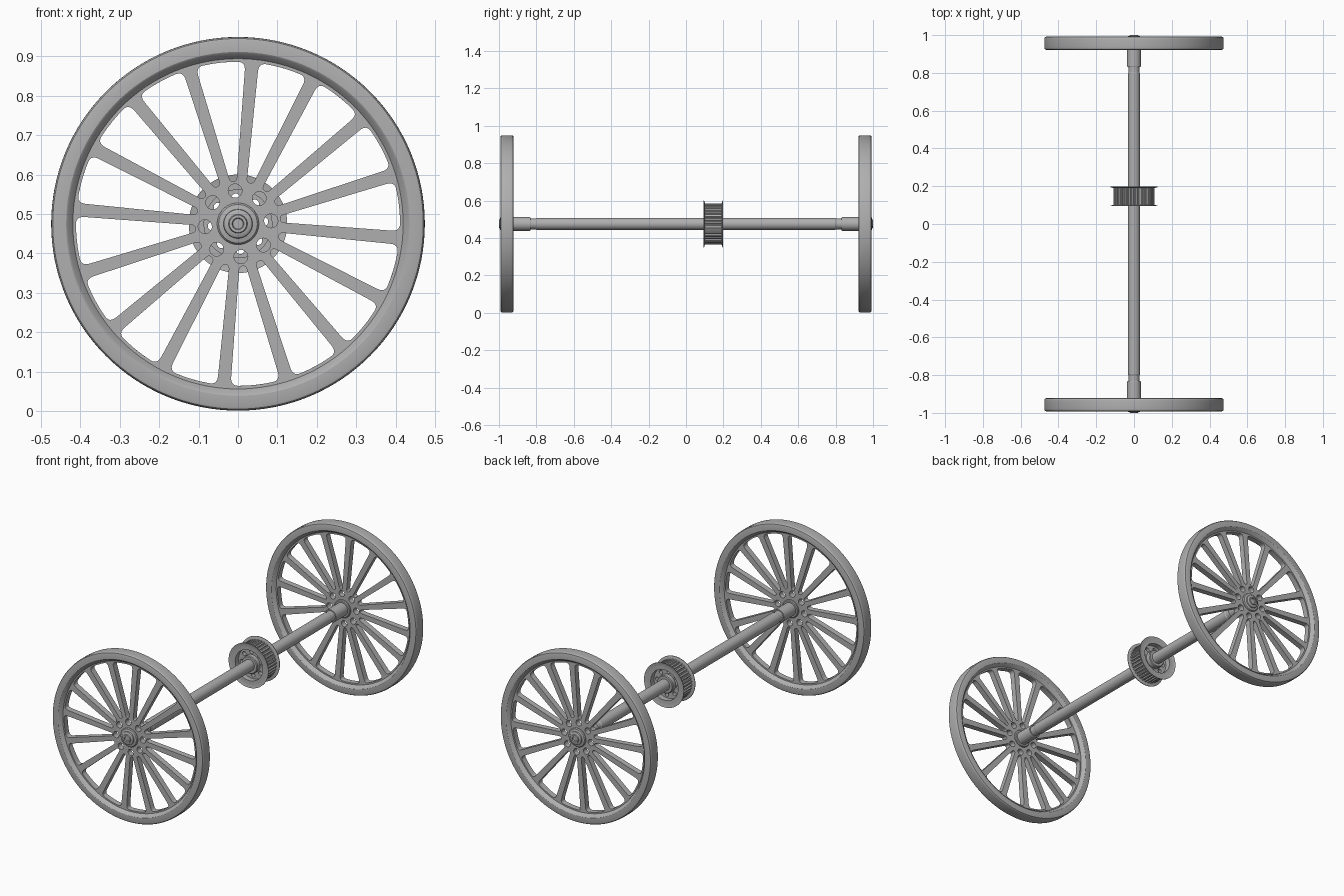
import bpy
import bmesh
from math import sin, cos, asin, pi, radians
from mathutils import Vector, Matrix

if "Cube" in bpy.data.objects:
    bpy.data.objects.remove(bpy.data.objects["Cube"], do_unlink=True)

AXLE_Z = 0.475
WHEEL_Y = 0.957
PULLEY_Y = 0.146
SPOKES = 16
PHASE = radians(-5)

steel = bpy.data.materials.new("grey_steel")
steel.use_nodes = True
grey = (0.43, 0.43, 0.43, 1)
steel.diffuse_color = grey
steel.node_tree.nodes["Principled BSDF"].inputs["Base Color"].default_value = grey


def finish(obj):
    """Clean up normals, assign the material and shade."""
    bm = bmesh.new()
    bm.from_mesh(obj.data)
    bmesh.ops.remove_doubles(bm, verts=bm.verts, dist=0.00005)
    bmesh.ops.recalc_face_normals(bm, faces=bm.faces)
    bm.to_mesh(obj.data)
    bm.free()
    obj.data.materials.clear()
    obj.data.materials.append(steel)
    bpy.ops.object.select_all(action="DESELECT")
    obj.select_set(True)
    bpy.context.view_layer.objects.active = obj
    bpy.ops.object.shade_smooth_by_angle(angle=radians(30))
    return obj


def lathe(name, profile, y=0, flip=1, closed=False, steps=96):
    """Spin a (radius, offset) profile about the axle line."""
    bm = bmesh.new()
    verts = [bm.verts.new((r, o * flip, 0)) for r, o in profile]
    edges = [bm.edges.new(pair) for pair in zip(verts, verts[1:])]
    if closed:
        edges.append(bm.edges.new((verts[-1], verts[0])))
    bmesh.ops.spin(bm, geom=verts + edges, cent=(0, 0, 0), axis=(0, 1, 0),
                   angle=2 * pi, steps=steps, use_merge=True)
    mesh = bpy.data.meshes.new(name)
    bm.to_mesh(mesh)
    bm.free()
    obj = bpy.data.objects.new(name, mesh)
    obj.location = (0, y, AXLE_Z)
    bpy.context.collection.objects.link(obj)
    return finish(obj)


def plate(name, outlines, half_depth, y):
    """Extrude a filled outline with holes, standing upright."""
    curve = bpy.data.curves.new(name, "CURVE")
    curve.dimensions = "2D"
    curve.fill_mode = "BOTH"
    curve.extrude = half_depth
    for points in outlines:
        spline = curve.splines.new("POLY")
        spline.points.add(len(points) - 1)
        for p, co in zip(spline.points, points):
            p.co = (co[0], co[1], 0, 1)
        spline.use_cyclic_u = True
    obj = bpy.data.objects.new(name, curve)
    bpy.context.collection.objects.link(obj)
    bpy.ops.object.select_all(action="DESELECT")
    obj.select_set(True)
    bpy.context.view_layer.objects.active = obj
    bpy.ops.object.convert(target="MESH")
    obj = bpy.context.view_layer.objects.active
    obj.data.transform(Matrix.Rotation(pi / 2, 4, "X"))
    obj.location = (0, y, AXLE_Z)
    return finish(obj)


def polar(r, a):
    return Vector((r * cos(a), r * sin(a)))


def circle(r, n=96, centre=Vector((0, 0))):
    return [centre + polar(r, 2 * pi * i / n) for i in range(n)]


def hole_ring(count, ring, r, phase):
    return [circle(r, 24, polar(ring, phase + 2 * pi * i / count)) for i in range(count)]


def bend(a, b, c, n=6):
    """Rounded corner from a to c around b."""
    return [a.lerp(b, i / n).lerp(b.lerp(c, i / n), i / n) for i in range(n + 1)]


def spoke_gap(mid):
    """Rounded opening between two tapered spokes."""
    def side(r):
        half_width = 0.013 + 0.004 * (r - 0.11) / 0.3
        return pi / SPOKES - asin(half_width / r)

    inner, outer = 0.108, 0.411
    arc = side(outer) - 0.045
    half = bend(polar(inner, 0), polar(inner, side(inner)), polar(0.119, side(0.119)))
    half += bend(polar(0.389, side(0.389)), polar(outer, side(outer)), polar(outer, arc))
    half += [polar(outer, arc * k) for k in (0.67, 0.33)]
    mirrored = [Vector((p.x, -p.y)) for p in reversed(half[1:])]
    turn = Matrix.Rotation(mid, 2)
    return [turn @ p for p in half + [polar(outer, 0)] + mirrored]


# Wheels: rim, spoked centre and stepped hub cap
rim_half = [(0.411, 0), (0.431, 0.032), (0.436, 0.035), (0.464, 0.035),
            (0.470, 0.033), (0.473, 0.029), (0.474, 0.022)]
rim = rim_half + [(r, -o) for r, o in reversed(rim_half[1:])]
cap = [(0, 0.014), (0.053, 0.014), (0.053, 0.020), (0.049, 0.025), (0.037, 0.028),
       (0.036, 0.034), (0.032, 0.037), (0.024, 0.038), (0.022, 0.043),
       (0.015, 0.043), (0.013, 0.038), (0, 0.038)]
boss = [(0, -0.014), (0.050, -0.014), (0.050, -0.022), (0.046, -0.026), (0, -0.026)]

step = 2 * pi / SPOKES
gaps = [spoke_gap(PHASE + (i + 0.5) * step) for i in range(SPOKES)]
bolt_holes = hole_ring(8, 0.084, 0.0175, radians(5))
for end, side in (("front", -1), ("back", 1)):
    y = side * WHEEL_Y
    lathe(end + "_wheel_rim", rim, y, closed=True, steps=128)
    plate(end + "_wheel_spokes", [circle(0.419, 128)] + gaps + bolt_holes, 0.016, y)
    lathe(end + "_hub_cap", cap, y, side, steps=48)
    lathe(end + "_hub_boss", boss, y, side, steps=48)

# Axle: shaft with necks and end collars
shaft_half = [(0.032, 0.797), (0.029, 0.802), (0.029, 0.832), (0.035, 0.832),
              (0.037, 0.835), (0.037, 0.945), (0, 0.945)]
shaft = [(r, -o) for r, o in reversed(shaft_half)] + shaft_half
lathe("axle", shaft, steps=48)

# Drive pulley: toothed ring, flanges, pierced web and hub
TEETH = 36
tooth = ((0.0, 0.102), (0.15, 0.109), (0.6, 0.109), (0.75, 0.102))
teeth = [polar(r, 2 * pi * (i + f) / TEETH) for i in range(TEETH) for f, r in tooth]
plate("pulley_teeth", [teeth, circle(0.086)], 0.048, PULLEY_Y)
plate("pulley_web", [circle(0.088)] + hole_ring(8, 0.066, 0.011, radians(5)),
      0.018, PULLEY_Y)
flange = [(0.086, 0.044), (0.108, 0.044), (0.125, 0.049),
          (0.125, 0.052), (0.108, 0.048), (0.086, 0.048)]
for end, side in (("front", -1), ("back", 1)):
    lathe("pulley_" + end + "_flange", flange, PULLEY_Y, side, closed=True)
hub = [(0, -0.045), (0.046, -0.045), (0.050, -0.041),
       (0.050, 0.041), (0.046, 0.045), (0, 0.045)]
lathe("pulley_hub", hub, PULLEY_Y, steps=48)
